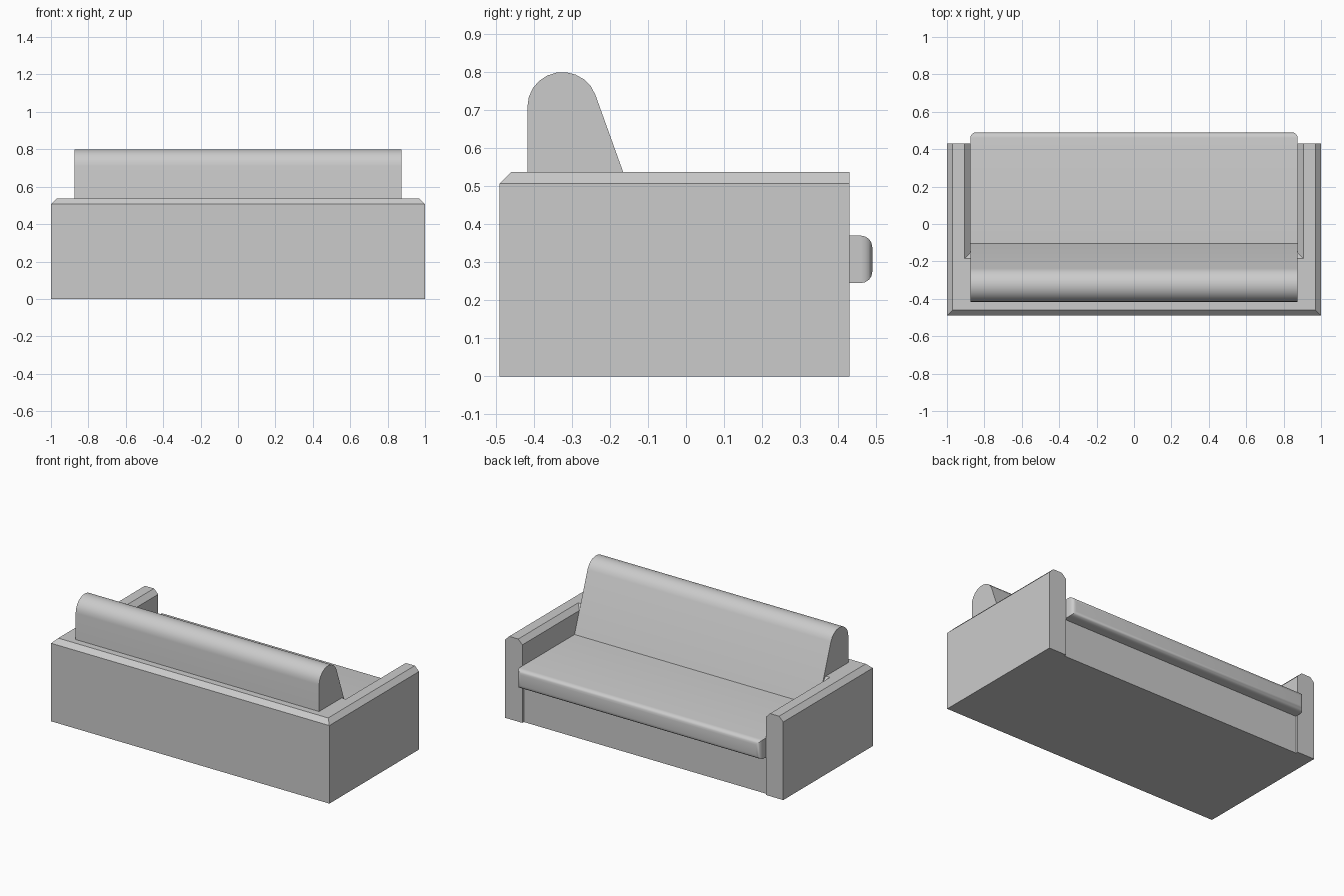
import bpy
import bmesh
from math import radians, cos, sin

cube = bpy.data.objects.get("Cube")
if cube:
    bpy.data.objects.remove(cube, do_unlink=True)

fabric = bpy.data.materials.new("grey fabric")
fabric.use_nodes = True
GREY = (0.6, 0.6, 0.6, 1)
fabric.diffuse_color = GREY
fabric.node_tree.nodes["Principled BSDF"].inputs["Base Color"].default_value = GREY

INNER = 0.875    # half width between the arms


def extrude(name, outline, offset, bevel_rule=None, segments=1, smooth=35):
    """Extrude an outline of 3D points, then bevel the edges the rule picks."""
    bm = bmesh.new()
    face = bm.faces.new([bm.verts.new(p) for p in outline])
    moved = bmesh.ops.extrude_face_region(bm, geom=[face])["geom"]
    bmesh.ops.translate(bm, vec=offset,
                        verts=[g for g in moved if isinstance(g, bmesh.types.BMVert)])
    bmesh.ops.recalc_face_normals(bm, faces=bm.faces)
    if bevel_rule:
        edges = [e for e in bm.edges if bevel_rule(*[v.co for v in e.verts])]
        bmesh.ops.bevel(bm, geom=edges, offset=0.03, segments=segments,
                        profile=0.5, affect='EDGES', clamp_overlap=True)
    mesh = bpy.data.meshes.new(name)
    bm.to_mesh(mesh)
    bm.free()
    mesh.materials.append(fabric)
    obj = bpy.data.objects.new(name, mesh)
    bpy.context.collection.objects.link(obj)
    bpy.ops.object.select_all(action='DESELECT')
    obj.select_set(True)
    bpy.context.view_layer.objects.active = obj
    bpy.ops.object.shade_smooth_by_angle(angle=radians(smooth))


def rectangle(x, y0, y1, z):
    return [(-x, y0, z), (x, y0, z), (x, y1, z), (-x, y1, z)]


# Arms and deep back rail: one U-shaped shell with chamfered top, square arm ends
back, arm_end, rail, height = -0.49, 0.43, -0.155, 0.537
shell = [(-1, back, 0), (1, back, 0), (1, arm_end, 0), (INNER, arm_end, 0),
         (INNER, rail, 0), (-INNER, rail, 0), (-INNER, arm_end, 0), (-1, arm_end, 0)]
extrude("arms_and_back_rail", shell, (0, 0, height),
        lambda a, b: min(a.z, b.z) > 0.5 and min(a.y, b.y) < 0.4)

# Base: stands on the floor, just behind the arm ends
extrude("base", rectangle(INNER, rail, 0.415, 0), (0, 0, 0.25))

# Seat cushion: rounded along its front and front corners
extrude("seat_cushion", rectangle(INNER, rail, 0.49, 0.245), (0, 0, 0.125),
        lambda a, b: min(a.y, b.y) > 0.4, segments=4)

# Back cushion: upright behind, rounded on top, sloping down to the seat
arch = [(-0.325 + 0.092 * cos(radians(t)), 0.71 + 0.09 * sin(radians(t)))
        for t in range(20, 181, 16)]
profile = [(-0.417, 0.3), (-0.08, 0.3)] + arch
extrude("back_cushion", [(-INNER, y, z) for y, z in profile], (2 * INNER, 0, 0))
